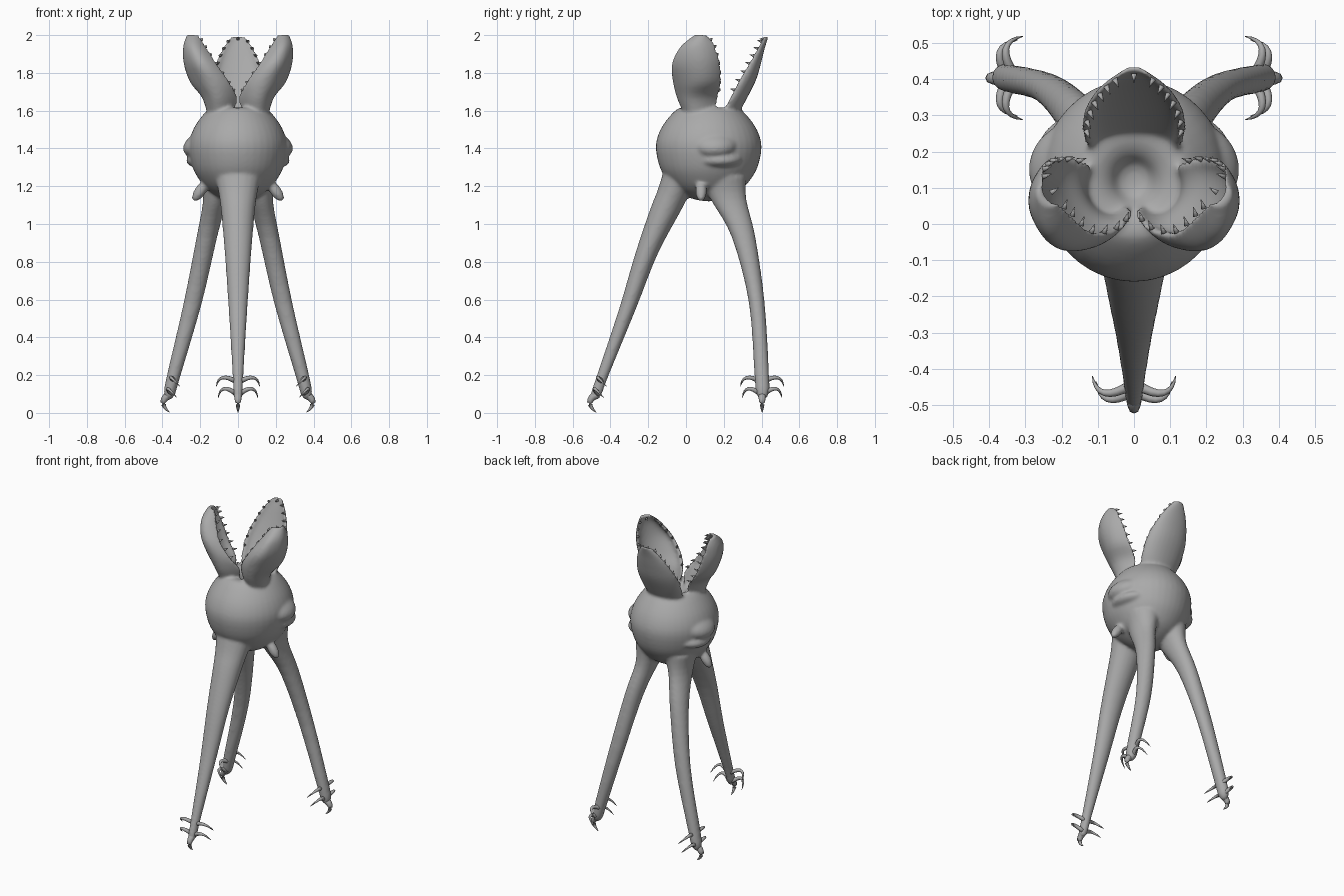
import bpy, bmesh, math
from mathutils import Vector, Matrix

if "Cube" in bpy.data.objects:
    bpy.data.objects.remove(bpy.data.objects["Cube"])

skin = bpy.data.materials.new("grey_skin")
skin.use_nodes = True
grey = (0.4, 0.4, 0.4, 1)
skin.diffuse_color = grey
skin.node_tree.nodes["Principled BSDF"].inputs["Base Color"].default_value = grey


def loft(bm, rings):
    """Skin closed rings of equal length and cap both ends."""
    rows = [[bm.verts.new(p) for p in ring] for ring in rings]
    n = len(rows[0])
    faces = [bm.faces.new(rows[0]), bm.faces.new(rows[-1][::-1])]
    for a, b in zip(rows, rows[1:]):
        for i in range(n):
            j = (i + 1) % n
            faces.append(bm.faces.new((a[i], b[i], b[j], a[j])))
    bmesh.ops.recalc_face_normals(bm, faces=faces)


def finish(bm, name):
    mesh = bpy.data.meshes.new(name)
    bm.to_mesh(mesh)
    bm.free()
    obj = bpy.data.objects.new(name, mesh)
    bpy.context.collection.objects.link(obj)
    mesh.materials.append(skin)
    mesh.polygons.foreach_set("use_smooth", [True] * len(mesh.polygons))
    return obj


def ellipsoid(bm, centre, size, turn=0):
    m = (Matrix.Translation(centre) @ Matrix.Rotation(turn, 4, "Y")
         @ Matrix.Diagonal((*size, 1)))
    bmesh.ops.create_uvsphere(bm, u_segments=24, v_segments=16, radius=1, matrix=m)


def flip(p, side):
    return Vector((p[0] * side, p[1], p[2]))


def spline(pts, steps):
    """Catmull-Rom through vectors of any size, as tuples."""
    out = []
    ext = [pts[0], *pts, pts[-1]]
    for k in range(len(pts) - 1):
        p = ext[k:k + 4]
        for s in range(steps):
            t = s / steps
            out.append(tuple(
                0.5 * (2 * b + (c - a) * t + (2 * a - 5 * b + 4 * c - d) * t * t
                       + (3 * b - a - 3 * c + d) * t ** 3)
                for a, b, c, d in zip(*p)))
    return out + [tuple(pts[-1])]


# Body: round bulb with a gullet pit on top
body = bmesh.new()
profile = [(0.015, 1.12), (0.09, 1.135), (0.17, 1.18), (0.225, 1.24), (0.262, 1.31),
           (0.28, 1.41), (0.26, 1.49), (0.215, 1.56), (0.16, 1.612), (0.11, 1.612),
           (0.072, 1.59), (0.045, 1.555), (0.01, 1.545)]
SEG = 40
loft(body, [[(0.93 * r * math.cos(math.tau * i / SEG),
              0.12 + r * math.sin(math.tau * i / SEG), z) for i in range(SEG)]
            for r, z in spline(profile, 3)])

# Side folds (brow over a lower lip) and hanging knobs
for s in (-1, 1):
    ellipsoid(body, (s * 0.165, 0.15, 1.425), (0.13, 0.13, 0.075), s * 0.3)
    ellipsoid(body, (s * 0.165, 0.17, 1.345), (0.11, 0.13, 0.05), s * 0.1)
    ellipsoid(body, (s * 0.2, 0.08, 1.175), (0.03, 0.03, 0.065), s * -0.6)

# Legs: rows of x, y, z, radius x, radius y
front_leg = [(0, -.02, 1.28, .13, .1), (0, -.06, 1.18, .106, .09), (0, -.11, 1.07, .09, .083),
             (0, -.21, .84, .07, .06), (0, -.31, .55, .05, .045), (0, -.44, .2, .029, .032),
             (0, -.475, .1, .025, .03), (0, -.482, .07, .014, .014)]
back_leg = [(.1, .2, 1.25, .1, .12), (.12, .225, 1.13, .065, .095), (.165, .305, .93, .055, .063),
            (.24, .375, .58, .049, .042), (.345, .402, .18, .036, .039),
            (.362, .405, .1, .03, .032), (.368, .405, .07, .014, .014)]
for rows, s in ((front_leg, 1), (back_leg, 1), (back_leg, -1)):
    loft(body, [[(s * (x + rx * math.cos(math.tau * i / 20)),
                  y + ry * math.sin(math.tau * i / 20), z) for i in range(20)]
                for x, y, z, rx, ry in spline(rows, 4)])

# Jaws: rows of rim point A, rim point B, outermost point, height
side_jaw = [(.02, .05, .12, .15, .14, .01, 1.58), (0, .03, .13, .175, .163, -.02, 1.67),
            (.04, -.02, .19, .19, .22, -.012, 1.75), (.11, -.03, .23, .185, .262, -.013, 1.85),
            (.165, .02, .25, .16, .272, .005, 1.94), (.205, .06, .247, .117, .262, .065, 2.003)]
back_jaw = [(-w, y, w, y, 0, o, z) for w, y, o, z in
            ((.115, .18, .27, 1.57), (.14, .228, .32, 1.66), (.143, .28, .37, 1.76),
             (.12, .333, .397, 1.85), (.083, .376, .417, 1.93), (.035, .41, .438, 1.995))]
teeth = bmesh.new()


def tooth(base, direction):
    m = (Matrix.Translation(base + direction * 0.008)
         @ direction.to_track_quat("Z", "Y").to_matrix().to_4x4())
    bmesh.ops.create_cone(teeth, cap_ends=True, segments=6, radius1=0.009,
                          radius2=0.001, depth=0.026, matrix=m)


def blunt(v, power):
    """Square off a sine or cosine for a boxier curve."""
    return math.copysign(abs(v) ** power, v)


for rows, s, power in ((side_jaw, 1, 0.78), (side_jaw, -1, 0.78), (back_jaw, 1, 0.95)):
    rings, rims = [], []
    for ax, ay, bx, by, ox, oy, z in spline(rows, 4):
        a, b, o = flip((ax, ay, z), s), flip((bx, by, z), s), flip((ox, oy, z), s)
        mid = (a + b) / 2
        half, deep = a - mid, o - mid
        arc = [math.pi * i / 14 for i in range(15)]
        ring = [mid + half * blunt(math.cos(t), power) + deep * blunt(math.sin(t), power)
                for t in arc]
        ring += [mid + half * 0.84 * math.cos(t) + deep * (0.05 + 0.45 * math.sin(t))
                 for t in reversed(arc)]
        rings.append(ring)
        rims.append((a, b, mid, deep))
    loft(body, rings)
    # Teeth along both edges and across the tip
    for a, b, mid, deep in rims[6:-1:2]:
        for p in (a, b):
            aim = (mid - p).normalized() * 0.5 - deep.normalized() + Vector((0, 0, .3))
            tooth(p.lerp(mid, 0.1), aim.normalized())
    a, b, mid, deep = rims[-1]
    tooth(mid - Vector((0, 0, .015)), -deep.normalized())
finish(teeth, "teeth")

# Fuse body, legs and jaws into one smooth skin
creature = finish(body, "body_with_legs_and_jaws")
fuse = creature.modifiers.new("fuse", "REMESH")
fuse.mode = "VOXEL"
fuse.voxel_size = 0.009
fuse.use_smooth_shade = True
relax = creature.modifiers.new("relax", "SMOOTH")
relax.factor = 0.5
relax.iterations = 8

# Claws: two curved pairs and one hooked toe on each foot
claws = bmesh.new()


def claw(p0, p1, p2, radius, place):
    pts = [place @ (Vector(p0) * (1 - t) ** 2 + Vector(p1) * 2 * t * (1 - t) + Vector(p2) * t * t)
           for t in (i / 8 for i in range(9))]
    rings = []
    for i, p in enumerate(pts):
        tangent = pts[min(i + 1, 8)] - pts[max(i - 1, 0)]
        turn = tangent.to_track_quat("Z", "Y")
        r = radius * (1 - i / 8) ** 0.7 + 0.001
        rings.append([p + turn @ Vector((r * math.cos(math.tau * j / 8),
                                         r * math.sin(math.tau * j / 8), 0)) for j in range(8)])
    loft(claws, rings)


for x, y, angle in ((0, -.465, 0), (.352, .403, math.pi / 2), (-.352, .403, -math.pi / 2)):
    place = Matrix.Translation((x, y, 0)) @ Matrix.Rotation(angle, 4, "Z")
    for s in (-1, 1):
        claw((s * .01, .02, .165), (s * .1, -.035, .22), (s * .115, .045, .14), .013, place)
        claw((s * .01, 0, .1), (s * .09, -.05, .165), (s * .105, .03, .08), .013, place)
    claw((0, -.005, .1), (0, -.08, .06), (0, -.01, .002), .022, place)
finish(claws, "claws")
